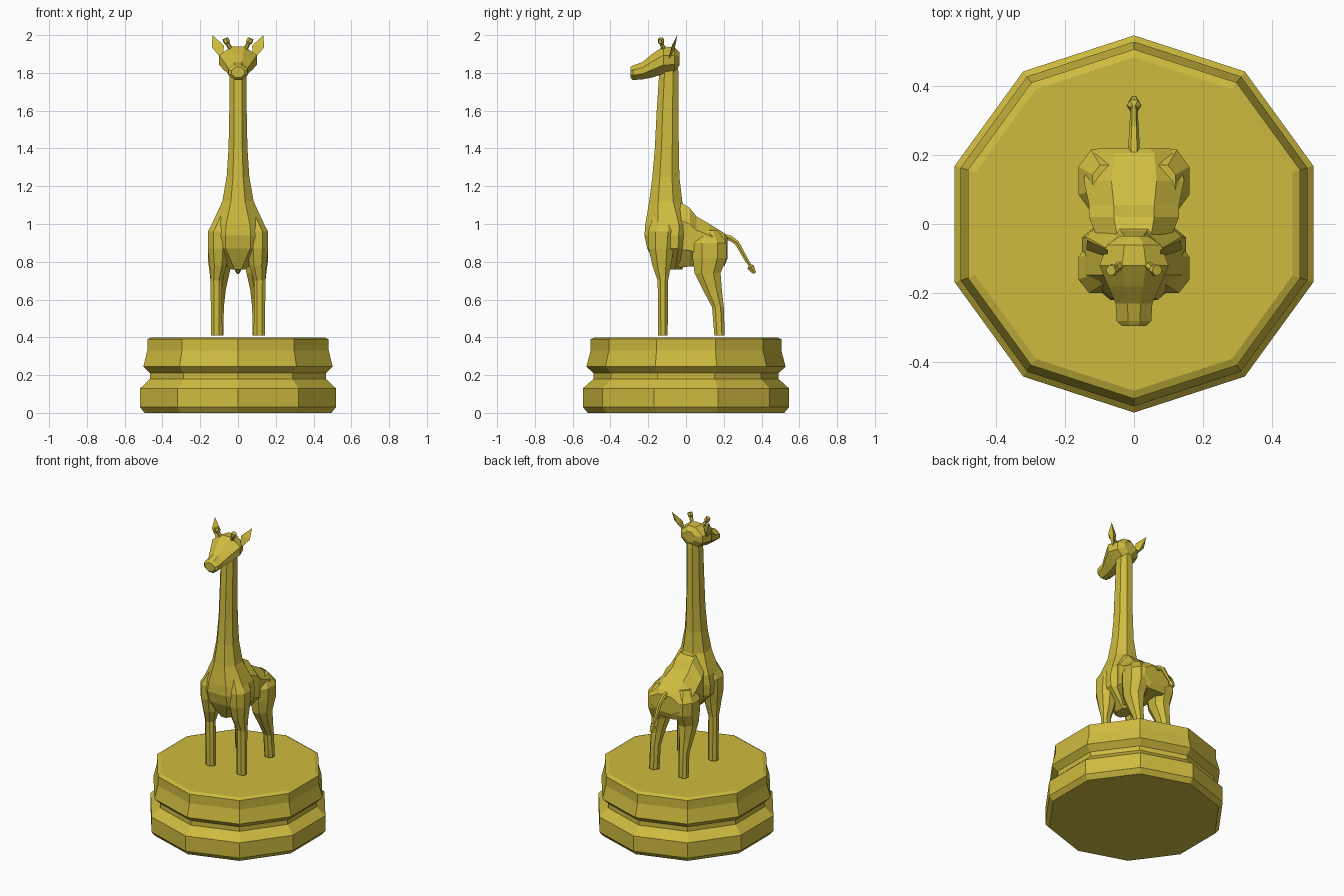
import bpy, bmesh, math
from mathutils import Vector

if "Cube" in bpy.data.objects:
    bpy.data.objects.remove(bpy.data.objects["Cube"])

gold = bpy.data.materials.new("gold")
gold.diffuse_color = (0.62, 0.50, 0.05, 1)
gold.use_nodes = True
gold.node_tree.nodes["Principled BSDF"].inputs["Base Color"].default_value = gold.diffuse_color


def finish(name, bm, mirror=False):
    bmesh.ops.recalc_face_normals(bm, faces=bm.faces)
    me = bpy.data.meshes.new(name)
    bm.to_mesh(me)
    bm.free()
    me.materials.append(gold)
    ob = bpy.data.objects.new(name, me)
    bpy.context.collection.objects.link(ob)
    if mirror:
        ob.modifiers.new("Mirror", 'MIRROR').use_clip = False
    return ob


def loft(name, rings, mirror=False):
    """Skin a list of point rings and cap both ends."""
    bm = bmesh.new()
    loops = [[bm.verts.new(p) for p in r] for r in rings]
    n = len(loops[0])
    for a, b in zip(loops, loops[1:]):
        for i in range(n):
            j = (i + 1) % n
            bm.faces.new((a[i], a[j], b[j], b[i]))
    bm.faces.new(loops[0])
    bm.faces.new(loops[-1])
    return finish(name, bm, mirror)


def octagon(c=0.45):
    return [(1, c), (c, 1), (-c, 1), (-1, c), (-1, -c), (-c, -1), (c, -1), (1, -c)]


def flat_ring(z, x0, x1, y0, y1, c=0.45):
    """Horizontal section filling the given box."""
    return [((x0 + x1) / 2 + u * (x1 - x0) / 2, (y0 + y1) / 2 + v * (y1 - y0) / 2, z)
            for u, v in octagon(c)]


def upright_ring(y, top, bottom, w, c=0.45):
    """Section facing along y."""
    return [(u * w, y, (top + bottom) / 2 + v * (top - bottom) / 2) for u, v in octagon(c)]


def tube(name, path, sides=6, mirror=False):
    """Tube through (point, radius) pairs."""
    rings = []
    for i, (p, r) in enumerate(path):
        a, b = path[max(i - 1, 0)][0], path[min(i + 1, len(path) - 1)][0]
        q = (Vector(b) - Vector(a)).to_track_quat('Z', 'X')
        rings.append([Vector(p) + q @ Vector((r * math.cos(t), r * math.sin(t), 0))
                      for t in (math.tau * (k + 0.5) / sides for k in range(sides))])
    return loft(name, rings, mirror)


# ten-sided moulded pedestal
profile = [(0, .52), (.03, .545), (.13, .545), (.18, .49), (.21, .49),
           (.245, .527), (.33, .505), (.39, .505), (.40, .482)]
loft("pedestal", [[(r * math.cos(math.radians(90 + 36 * k)),
                    r * math.sin(math.radians(90 + 36 * k)), z) for k in range(10)]
                  for z, r in profile])

# neck flowing down into the chest
neck = [(1.86, -.125, -.045, .04), (1.80, -.142, -.04, .045), (1.6, -.155, -.04, .046),
        (1.4, -.165, -.038, .05), (1.25, -.178, -.035, .06), (1.12, -.195, -.02, .083),
        (1.0, -.215, .03, .138), (.94, -.22, .03, .15), (.87, -.205, .02, .145),
        (.76, -.15, -.02, .04)]
loft("neck_and_chest", [flat_ring(z, -w, w, a, b) for z, a, b, w in neck])

# torso
torso = [(-.12, 1.08, .80, .08), (-.03, 1.115, .77, .11), (.02, 1.085, .775, .13),
         (.055, 1.04, .775, .13), (.125, 1.0, .78, .145), (.205, .95, .78, .13),
         (.22, .93, .82, .10)]
loft("torso", [upright_ring(*s) for s in torso])

# front legs with shoulders
front = [(.41, .083, .143, -.147, -.097), (.70, .085, .145, -.15, -.095),
         (.78, .06, .15, -.178, -.08), (.87, .05, .16, -.198, -.065),
         (.96, .05, .16, -.2, -.055), (1.04, .03, .115, -.175, -.06)]
loft("front_legs", [flat_ring(*s) for s in front], True)

# hind legs with haunches
hind = [(.41, .077, .135, .15, .205), (.56, .075, .133, .138, .2),
        (.65, .065, .14, .09, .19), (.74, .045, .15, .045, .183),
        (.82, .03, .16, .035, .215), (.90, .03, .16, .035, .215), (.965, .04, .12, .07, .17)]
loft("hind_legs", [flat_ring(*s) for s in hind], True)

# head
head = [(-.295, 1.83, 1.775, .035), (-.28, 1.84, 1.762, .05), (-.23, 1.857, 1.766, .053),
        (-.18, 1.90, 1.775, .075), (-.12, 1.94, 1.795, .1), (-.06, 1.935, 1.80, .078),
        (-.035, 1.91, 1.84, .04)]
loft("head", [upright_ring(*s, c=0.35) for s in head])

# knobbed horns
tube("horns", [((.033, -.115, 1.915), .013), ((.055, -.13, 1.955), .011),
               ((.059, -.132, 1.963), .018), ((.067, -.134, 1.982), .016)], 6, True)

# leaf-shaped ears: thin hull around a cupped diamond
bm = bmesh.new()
for p in [(.078, -.095, 1.865), (.138, -.075, 1.935), (.135, -.046, 2.0),
          (.075, -.075, 1.945), (.108, -.06, 1.925)]:
    bm.verts.new(p)
bmesh.ops.convex_hull(bm, input=bm.verts)
finish("ears", bm, True)

# tail with pointed tuft
tube("tail", [((0, .19, .935), .018), ((0, .235, .925), .016), ((0, .27, .90), .014),
              ((0, .32, .81), .011), ((0, .337, .785), .009), ((0, .342, .772), .022),
              ((0, .363, .74), .01)], 6)
